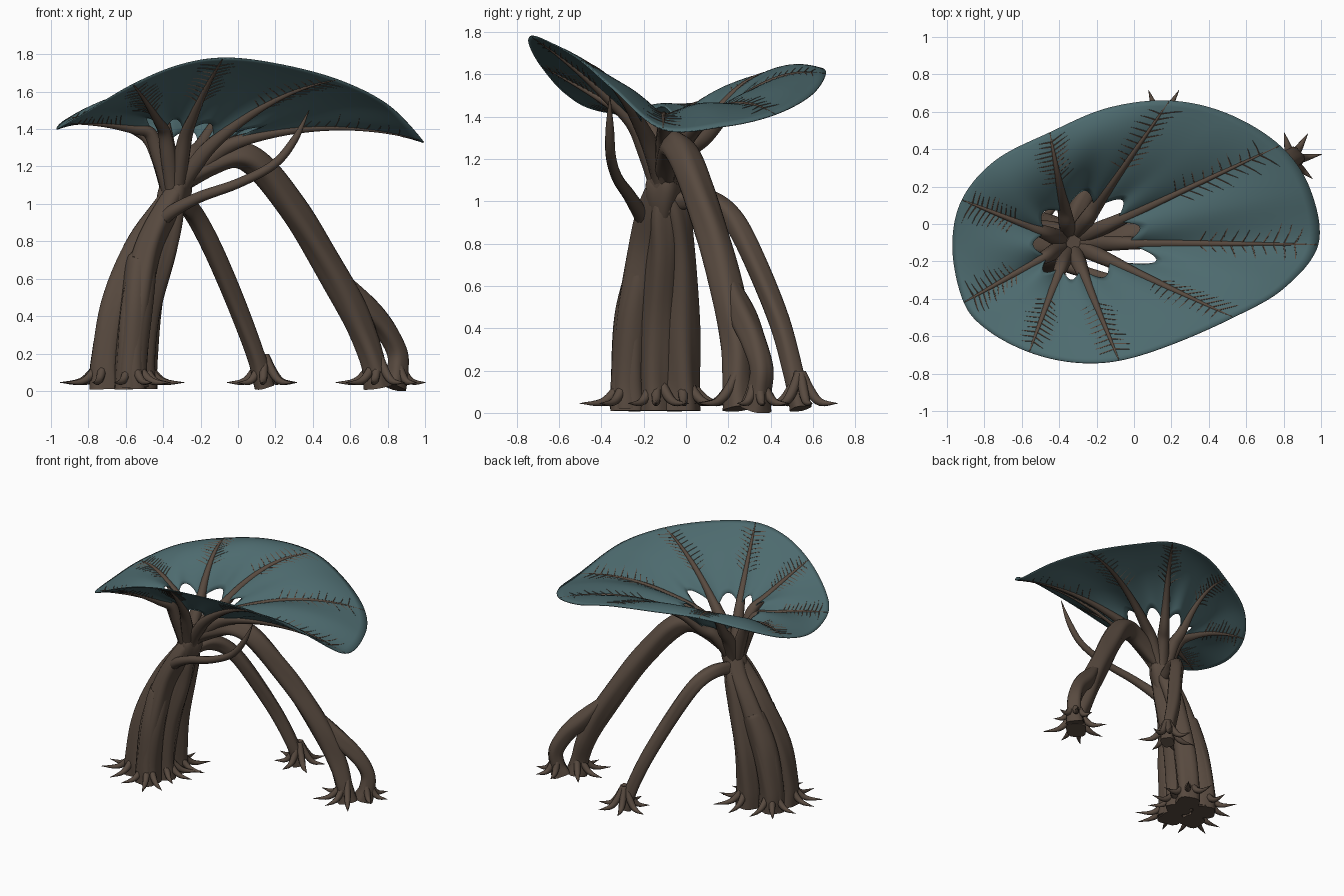
import bpy, bmesh, math, random
from mathutils import Vector

random.seed(4)
cube = bpy.data.objects.get("Cube")
if cube:
    bpy.data.objects.remove(cube, do_unlink=True)


def material(name, rgb):
    m = bpy.data.materials.new(name)
    m.use_nodes = True
    m.diffuse_color = (*rgb, 1)
    m.node_tree.nodes["Principled BSDF"].inputs["Base Color"].default_value = (*rgb, 1)
    return m


BARK = material("brown bark", (0.097, 0.068, 0.05))
LEAF = material("teal leaf", (0.074, 0.145, 0.157))


def finish(bm, name, mat):
    bmesh.ops.recalc_face_normals(bm, faces=bm.faces)
    mesh = bpy.data.meshes.new(name)
    bm.to_mesh(mesh)
    bm.free()
    ob = bpy.data.objects.new(name, mesh)
    bpy.context.collection.objects.link(ob)
    mesh.materials.append(mat)
    bpy.ops.object.select_all(action="DESELECT")
    ob.select_set(True)
    bpy.context.view_layer.objects.active = ob
    bpy.ops.object.shade_smooth_by_angle(angle=math.radians(50))
    return ob


def catmull(a, b, c, d, t):
    return 0.5 * (2 * b + (c - a) * t + (2 * a - 5 * b + 4 * c - d) * t * t
                  + (3 * b - a - 3 * c + d) * t ** 3)


def spline(points, steps):
    p = [Vector(q) for q in points]
    p = [2 * p[0] - p[1]] + p + [2 * p[-1] - p[-2]]
    out = [catmull(*p[i:i + 4], k / steps) for i in range(len(p) - 3) for k in range(steps)]
    return out + [p[-2]]


def tube(bm, points, sides=14, steps=6, lobes=0.0, twist=0.0):
    """Sweep a ridged round section along (x, y, z, radius) points."""
    path = spline(points, steps)
    pos = [q.xyz for q in path]
    normal = Vector((0.31, 0.87, 0.2))
    rings = []
    phase = random.uniform(0, 6)
    for i, q in enumerate(path):
        tan = (pos[min(i + 1, len(pos) - 1)] - pos[max(i - 1, 0)]).normalized()
        normal = (normal - tan * normal.dot(tan)).normalized()
        side = tan.cross(normal)
        ring = []
        for k in range(sides):
            a = math.tau * k / sides
            r = q.w * (1 + lobes * math.cos(4 * a + phase + twist * i)
                       + lobes * 0.5 * math.sin(3 * a + i * 0.4 + phase))
            ring.append(bm.verts.new(pos[i] + r * (math.cos(a) * normal + math.sin(a) * side)))
        rings.append(ring)
    for a, b in zip(rings, rings[1:]):
        for k in range(sides):
            j = (k + 1) % sides
            bm.faces.new((a[k], a[j], b[j], b[k]))
    bm.faces.new(rings[0])
    bm.faces.new(rings[-1])


def limb(name, points, **kw):
    bm = bmesh.new()
    tube(bm, points, **kw)
    return finish(bm, name, BARK)


# Trunk: bundled strands leaning from the feet up to the hub, some in a blunt bark sheath
FEET = [(-0.57, -0.27), (-0.71, -0.2), (-0.52, -0.02), (-0.69, -0.05), (-0.53, -0.14)]
MIDS = [(-0.48, -0.2), (-0.54, -0.13), (-0.42, -0.03), (-0.5, -0.05), (-0.4, -0.11)]
for i, ((fx, fy), (mx, my)) in enumerate(zip(FEET, MIDS)):
    knee = (0.7 * fx + 0.3 * mx, 0.7 * fy + 0.3 * my, 0.45)
    limb(f"trunk_strand_{i + 1}", [
        (-0.31 + 0.04 * math.cos(i), -0.1 + 0.04 * math.sin(i * 2), 1.16, 0.04),
        (0.35 * mx - 0.21, 0.6 * my - 0.04, 0.98, 0.062),
        (mx, my, 0.76, 0.07), (*knee, 0.08), (fx, fy, 0.16, 0.082), (fx, fy, 0.01, 0.088)],
        sides=20, lobes=0.09, twist=0.05)
    if i in (0, 3):
        limb(f"bark_sheath_{i + 1}", [
            (mx - 0.03, my, 0.7, 0.06), (mx - 0.04, my, 0.675, 0.08),
            (*knee, 0.086), (fx, fy, 0.16, 0.084), (fx, fy, 0.02, 0.088)],
            sides=20, lobes=0.05)

# Neck where the strands meet the ribs
limb("neck", [(-0.43, -0.12, 0.82, 0.04), (-0.37, -0.11, 0.95, 0.07),
              (-0.33, -0.1, 1.08, 0.08), (-0.32, -0.1, 1.19, 0.04)], sides=24, lobes=0.1)

# Thick arching prop leg with a second strand looping at its foot
limb("long_prop_leg", [
    (-0.33, -0.1, 1.1, 0.05), (-0.15, -0.08, 1.21, 0.06), (0.0, -0.05, 1.26, 0.068),
    (0.13, 0.0, 1.19, 0.073), (0.29, 0.08, 0.98, 0.073), (0.43, 0.15, 0.76, 0.073),
    (0.58, 0.21, 0.5, 0.075), (0.67, 0.24, 0.3, 0.068), (0.73, 0.24, 0.13, 0.062),
    (0.75, 0.25, 0.02, 0.075)], sides=20, lobes=0.08)
limb("prop_leg_side_strand", [
    (0.52, 0.2, 0.64, 0.03), (0.66, 0.265, 0.47, 0.06), (0.78, 0.32, 0.34, 0.055),
    (0.85, 0.355, 0.21, 0.052), (0.85, 0.345, 0.1, 0.056), (0.83, 0.33, 0.02, 0.07)],
    sides=18, lobes=0.08)

# Slimmer back prop leg
limb("back_prop_leg", [
    (-0.35, -0.08, 1.0, 0.045), (-0.3, 0.08, 1.01, 0.05), (-0.23, 0.2, 0.94, 0.05),
    (-0.14, 0.3, 0.77, 0.05), (0.0, 0.44, 0.44, 0.048), (0.1, 0.51, 0.18, 0.046),
    (0.14, 0.54, 0.02, 0.05)], sides=18, lobes=0.08)

# Thin free tendril
limb("tendril", [
    (-0.48, -0.15, 0.8, 0.03), (-0.39, -0.21, 0.93, 0.036), (-0.22, -0.27, 1.03, 0.03),
    (0.0, -0.325, 1.11, 0.026), (0.19, -0.355, 1.21, 0.024), (0.3, -0.36, 1.34, 0.02),
    (0.38, -0.36, 1.5, 0.002)], sides=12)

# Spiky roots creeping outward from each foot: foot centre, reach, directions
ROOTS = [(f, 0.25, [math.atan2(f[1] + 0.14, f[0] + 0.62) + s for s in (-0.7, 0, 0.7)])
         for f in FEET]
ROOTS += [((0.75, 0.25), 0.25, [2.2, 3.0, 3.8, 4.6, 5.4]),
          ((0.84, 0.34), 0.17, [-0.7, 0.1, 0.9, 1.7]),
          ((0.14, 0.54), 0.2, [0.2 + 0.9 * k for k in range(7)])]
bm = bmesh.new()
for (cx, cy), reach, directions in ROOTS:
    for a in directions:
        far = reach * random.uniform(0.85, 1.05)
        a += random.uniform(-0.12, 0.12)
        tube(bm, [(cx + math.cos(a) * far * f, cy + math.sin(a) * far * f, z, r)
                  for f, z, r in ((0.05, 0.19, 0.02), (0.28, 0.1, 0.024),
                                  (0.55, 0.05, 0.018), (1, 0.045, 0.001))], sides=8, steps=4)
finish(bm, "roots", BARK)

# Canopy outline, alternating rib tips and gaps: x, y, z, radius of the centre hole
HUB = Vector((-0.34, -0.1))
RIM = [Vector(p) for p in (
    (0.985, -0.11, 1.34, 0.32), (0.94, 0.19, 1.355, 0.38), (0.78, 0.42, 1.41, 0.28),
    (0.5, 0.59, 1.5, 0.36), (0.19, 0.66, 1.6, 0.24), (-0.14, 0.62, 1.63, 0.29),
    (-0.45, 0.49, 1.61, 0.18), (-0.74, 0.34, 1.54, 0.22), (-0.92, 0.13, 1.45, 0.15),
    (-0.97, -0.13, 1.4, 0.2), (-0.91, -0.42, 1.43, 0.15), (-0.78, -0.57, 1.51, 0.21),
    (-0.56, -0.685, 1.64, 0.15), (-0.32, -0.74, 1.74, 0.2), (-0.08, -0.73, 1.78, 0.16),
    (0.2, -0.645, 1.75, 0.26), (0.53, -0.5, 1.665, 0.25), (0.8, -0.345, 1.53, 0.47))]
N = len(RIM)


def canopy(u, t):
    """Point on the canopy: u runs round the rim, t from the scalloped hole to the rim."""
    i = math.floor(u)
    rim = catmull(*[RIM[(i + k) % N] for k in (-1, 0, 1, 2)], u - i)
    ray = rim.xy - HUB
    a = math.atan2(ray.y, ray.x)
    gap = abs(math.sin(math.pi * u / 2))
    z = 1.345 + 0.08 * gap - 0.03 * math.sin(a) - 0.02 * math.cos(a)
    bulge = 0.055 + 0.04 * math.sin(a) + 0.02 * math.cos(a)
    flat = HUB + ray.normalized() * (rim.w + (ray.length - rim.w) * t)
    return Vector((*flat, z + (rim.z - z) * t + 4 * bulge * t * (1 - t)))


bm = bmesh.new()
ROUND, RADIAL = N * 10, 18
grid = [[bm.verts.new(canopy(i * N / ROUND, j / RADIAL)) for j in range(RADIAL + 1)]
        for i in range(ROUND)]
for i in range(ROUND):
    a, b = grid[i], grid[(i + 1) % ROUND]
    for j in range(RADIAL):
        bm.faces.new((a[j], b[j], b[j + 1], a[j + 1]))
leaf = finish(bm, "canopy", LEAF)
solid = leaf.modifiers.new("thickness", "SOLIDIFY")
solid.thickness = 0.006
solid.offset = 0

# Ribs rising from the neck and running along the canopy, with fine side veins
veins = bmesh.new()
for n in range(N // 2):
    u = 2 * n
    inner = canopy(u, 0)
    out = (inner.xy - HUB).normalized()
    low = HUB + out * 0.04
    mid = HUB + (inner.xy - HUB) * 0.6
    pts = [(*(HUB + out * 0.02), 0.95, 0.03), (*low, 1.09, 0.043), (*mid, 1.245, 0.043)]
    pts += [(*canopy(u, t), 0.036 - 0.032 * t ** 0.7) for t in (0, 0.2, 0.4, 0.6, 0.8, 0.99)]
    limb(f"rib_{n + 1}", pts, sides=12, lobes=0.04)
    for k in range(10):
        t = 0.36 + 0.057 * k
        for s in (-1, 1):
            width = (canopy(u + s * 0.5, t) - canopy(u, t)).length * 2
            reach = s * random.uniform(0.08, 0.14) / width
            tube(veins, [(*canopy(u + reach * f, t + 0.05 * f), r)
                         for f, r in ((0, 0.006), (0.5, 0.005), (1, 0.002))],
                 sides=5, steps=2)
finish(veins, "side_veins", BARK)
